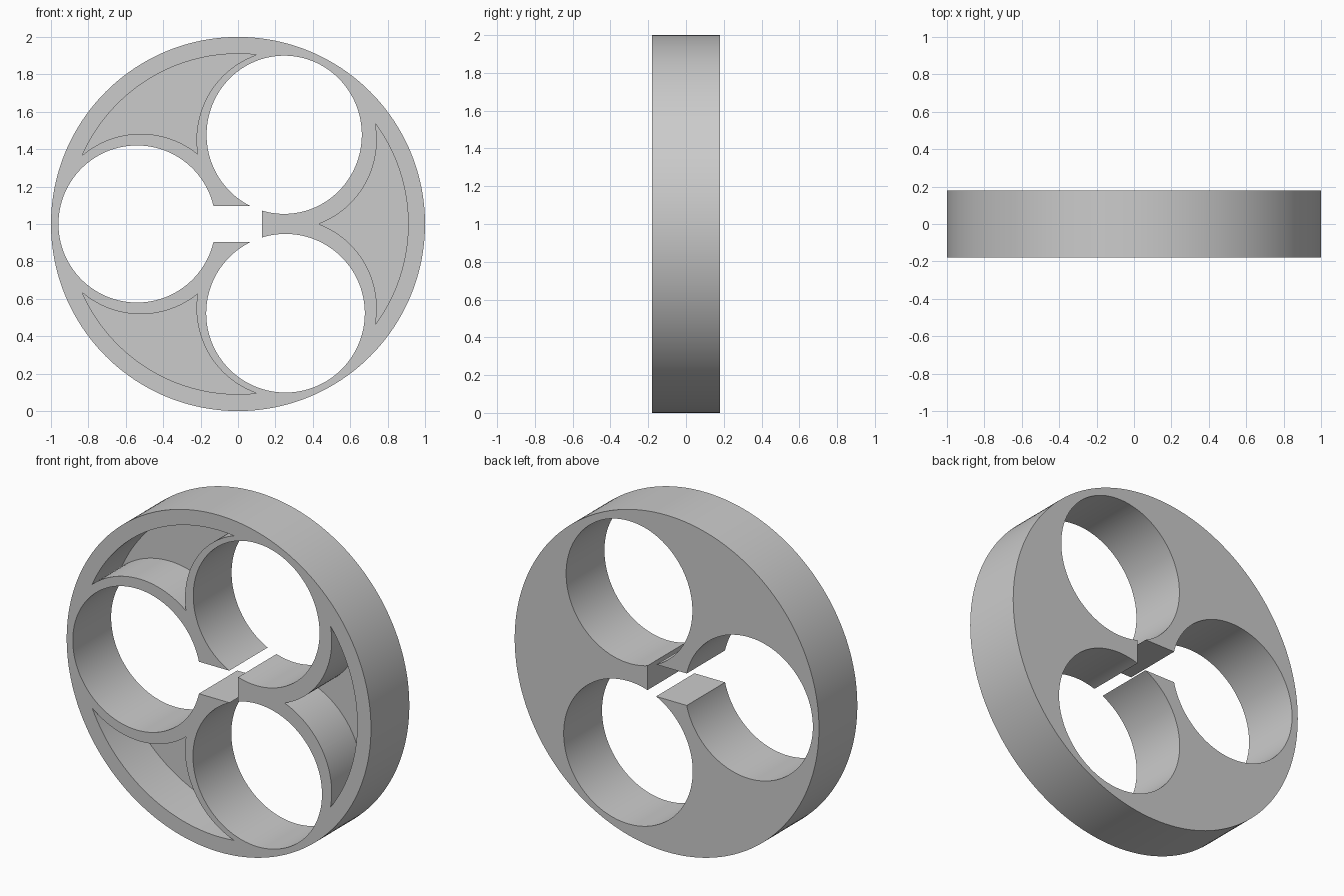
import bpy, bmesh
from math import sin, cos, acos, atan2, sqrt, pi, radians

HALF = 0.18            # half thickness of the disc
POCKET_FLOOR = 0.10    # y of the pocket floors
MID = 1.0              # height of the disc centre

cube = bpy.data.objects.get("Cube")
if cube:
    bpy.data.objects.remove(cube, do_unlink=True)

grey = bpy.data.materials.new("plain_grey")
grey.use_nodes = True
colour = (0.6, 0.6, 0.6, 1.0)
grey.diffuse_color = colour
grey.node_tree.nodes["Principled BSDF"].inputs["Base Color"].default_value = colour


def arc(cx, cz, rx, start, end, steps, rz=None):
    """Points along an arc, both ends included."""
    rz = rz or rx
    angles = [start + (end - start) * i / steps for i in range(steps + 1)]
    return [(cx + rx * cos(a), cz + rz * sin(a)) for a in angles]


def ring(cx, cz, rx, rz=None, steps=128):
    return arc(cx, cz, rx, 0, 2 * pi, steps, rz)[:-1]


def turn(points, angle):
    c, s = cos(angle), sin(angle)
    return [(x * c - z * s, x * s + z * c) for x, z in points]


def prism(name, outline, y0, y1):
    """Extrude an x-z outline from y0 to y1."""
    bm = bmesh.new()
    face = bm.faces.new([bm.verts.new((x, y0, z + MID)) for x, z in outline])
    out = bmesh.ops.extrude_face_region(bm, geom=[face])
    verts = [v for v in out["geom"] if isinstance(v, bmesh.types.BMVert)]
    bmesh.ops.translate(bm, verts=verts, vec=(0, y1 - y0, 0))
    bmesh.ops.recalc_face_normals(bm, faces=bm.faces)
    mesh = bpy.data.meshes.new(name)
    bm.to_mesh(mesh)
    bm.free()
    mesh.materials.append(grey)
    obj = bpy.data.objects.new(name, mesh)
    bpy.context.collection.objects.link(obj)
    return obj


def pocket_outline(rim=0.91, d=0.52, r=0.482):
    """Three-cornered shape between the rim and two neighbouring holes."""
    cx, cz = d * cos(pi / 3), d * sin(pi / 3)
    tip = pi / 3 - acos((rim**2 + d**2 - r**2) / (2 * rim * d))
    inner_x = cx + sqrt(r**2 - cz**2)
    start = atan2(rim * sin(tip) - cz, rim * cos(tip) - cx)
    end = atan2(-cz, inner_x - cx)
    half = arc(0, 0, rim, 0, tip, 16) + arc(cx, cz, r, start, end, 28)[1:]
    return half + [(x, -z) for x, z in reversed(half[1:-1])]


# Disc body
disc = prism("disc_body", ring(0, 0, 1.0, steps=192), -HALF, HALF)

# Three round through holes
through = HALF + 0.1
cutters = [
    prism("left_hole_cutter", ring(-0.54, 0, 0.42), -through, through),
    prism("upper_hole_cutter", ring(0.247, 0.477, 0.415, 0.423), -through, through),
    prism("lower_hole_cutter", ring(0.254, -0.477, 0.424), -through, through),
]

# Square slot opening the centre
slot = [(-0.3, -0.095), (0.127, -0.095), (0.127, 0.095), (-0.3, 0.095)]
cutters.append(prism("centre_slot_cutter", slot, -through, through))

# Three blind pockets in the front face
for i in range(3):
    outline = turn(pocket_outline(), radians(120 * i))
    cutters.append(prism("pocket_cutter", outline, -through, POCKET_FLOOR))

# Cut everything out of the disc
bpy.ops.object.select_all(action="DESELECT")
bpy.context.view_layer.objects.active = disc
disc.select_set(True)
for cutter in cutters:
    cutter.hide_render = True
    mod = disc.modifiers.new(cutter.name, "BOOLEAN")
    mod.operation = "DIFFERENCE"
    mod.solver = "EXACT"
    mod.object = cutter
    bpy.ops.object.modifier_apply(modifier=mod.name)
    bpy.data.objects.remove(cutter, do_unlink=True)

bpy.ops.object.shade_smooth_by_angle(angle=radians(30))
